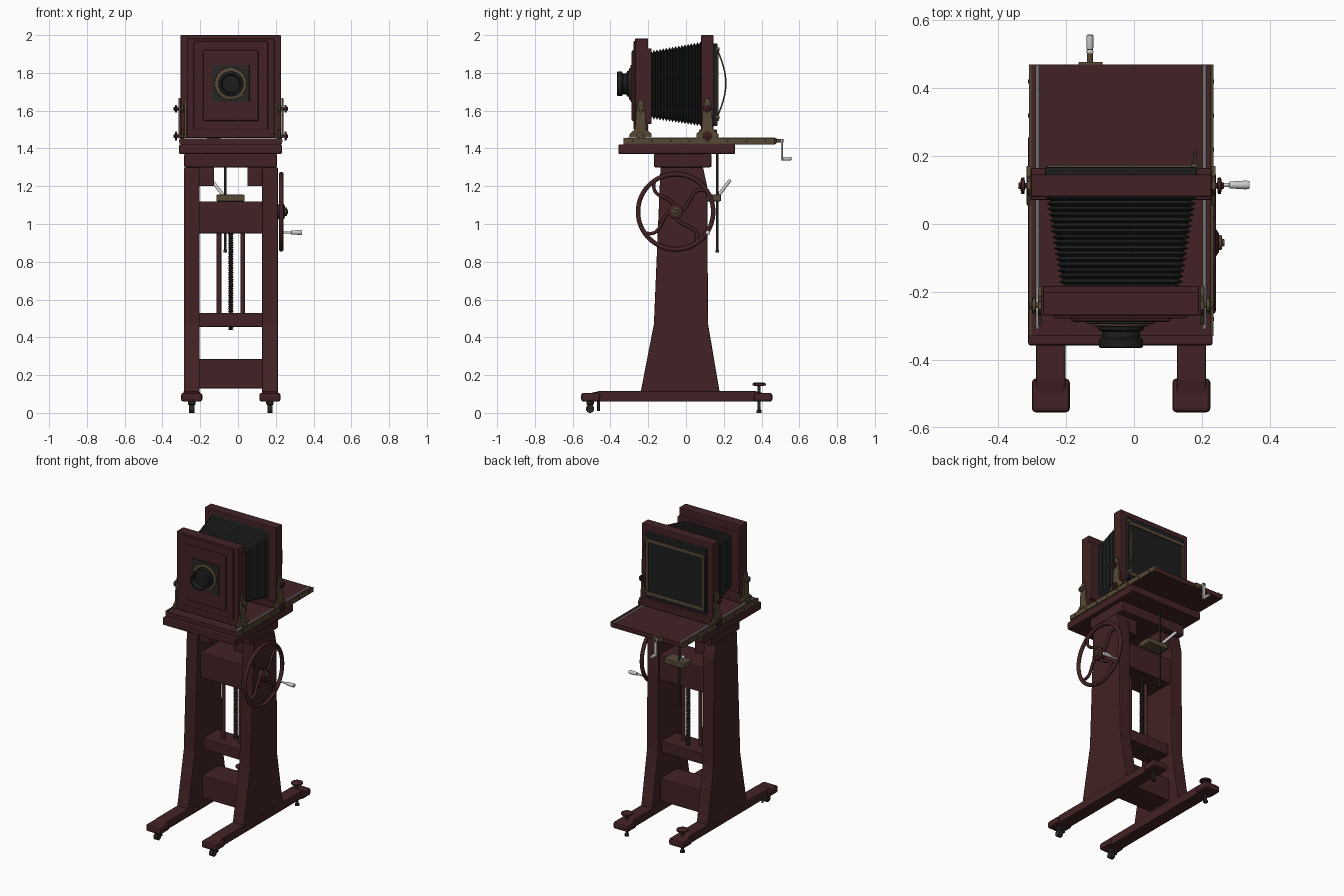
import bpy, bmesh, math
from mathutils import Vector

if "Cube" in bpy.data.objects:
    bpy.data.objects.remove(bpy.data.objects["Cube"])

CX = -0.038  # centre line of the stand


def material(name, r, g, b):
    m = bpy.data.materials.new(name)
    m.use_nodes = True
    m.diffuse_color = (r, g, b, 1)
    m.node_tree.nodes["Principled BSDF"].inputs["Base Color"].default_value = (r, g, b, 1)
    return m


WOOD = material("mahogany", 0.055, 0.016, 0.018)
BRASS = material("aged brass", 0.095, 0.066, 0.036)
BLACK = material("black leather", 0.012, 0.013, 0.013)
IRON = material("dark iron", 0.022, 0.02, 0.018)
STEEL = material("polished steel", 0.6, 0.6, 0.6)


def finish(name, bm, mat, bevel=0.0, smooth=False):
    bmesh.ops.recalc_face_normals(bm, faces=bm.faces)
    mesh = bpy.data.meshes.new(name)
    bm.to_mesh(mesh)
    bm.free()
    ob = bpy.data.objects.new(name, mesh)
    bpy.context.collection.objects.link(ob)
    mesh.materials.append(mat)
    if bevel:
        mod = ob.modifiers.new("soft_edges", "BEVEL")
        mod.width, mod.segments = bevel, 2
    if smooth:
        bpy.ops.object.select_all(action="DESELECT")
        ob.select_set(True)
        bpy.context.view_layer.objects.active = ob
        bpy.ops.object.shade_smooth_by_angle(angle=math.radians(35))
    return ob


def box(name, x, y, z, mat=WOOD, bevel=0.005):
    bm = bmesh.new()
    bmesh.ops.create_cube(bm, size=1)
    for v in bm.verts:
        v.co = [(a + b) / 2 + c * (b - a) for (a, b), c in zip((x, y, z), v.co)]
    return finish(name, bm, mat, bevel)


def prism(name, profile, x0, x1, mat=WOOD, bevel=0.005):
    """Side outline (y, z) pulled along x."""
    bm = bmesh.new()
    face = bm.faces.new([bm.verts.new((x0, y, z)) for y, z in profile])
    out = bmesh.ops.extrude_face_region(bm, geom=[face])["geom"]
    for v in out:
        if isinstance(v, bmesh.types.BMVert):
            v.co.x = x1
    return finish(name, bm, mat, bevel)


def lathe(name, origin, axis, profile, mat, sides=32):
    """Turned part: (distance, radius) pairs along an axis."""
    turn = Vector((0, 0, 1)).rotation_difference(Vector(axis).normalized())
    bm = bmesh.new()
    rings = []
    for d, r in profile:
        angles = [2 * math.pi * i / sides for i in range(sides)]
        rings.append([bm.verts.new(Vector(origin) + turn @ Vector((r * math.cos(a), r * math.sin(a), d)))
                      for a in angles])
    for a, b in zip(rings, rings[1:]):
        for i in range(sides):
            j = (i + 1) % sides
            bm.faces.new((a[i], a[j], b[j], b[i]))
    bm.faces.new(rings[0])
    bm.faces.new(rings[-1])
    return finish(name, bm, mat, smooth=True)


def rod(name, a, b, r, mat, sides=16):
    a, b = Vector(a), Vector(b)
    return lathe(name, a, b - a, [(0, r), ((b - a).length, r)], mat, sides)


def tube(name, points, r, mat, closed=False):
    cu = bpy.data.curves.new(name, "CURVE")
    cu.dimensions, cu.bevel_depth, cu.bevel_resolution = "3D", r, 3
    cu.use_fill_caps = True
    sp = cu.splines.new("POLY")
    sp.points.add(len(points) - 1)
    for p, q in zip(sp.points, points):
        p.co = (*q, 1)
    sp.use_cyclic_u = closed
    sp.use_smooth = True
    cu.materials.append(mat)
    ob = bpy.data.objects.new(name, cu)
    bpy.context.collection.objects.link(ob)
    return ob


# Stand: two sides, each a foot rail, tapered upright and floor fittings
UPRIGHT = [(-0.24, 0.11), (0.178, 0.11), (0.117, 0.47), (0.112, 1.2), (0.09, 1.3), (-0.135, 1.3), (-0.17, 0.47)]
RAIL = [(-0.55, 0.06), (0.45, 0.06), (0.45, 0.095), (0.37, 0.115), (-0.46, 0.115), (-0.55, 0.095)]
for side, s in (("left", 1), ("right", -1)):
    c = CX + s * 0.207
    prism(side + "_foot_rail", RAIL, c - 0.043, c + 0.043)
    prism(side + "_upright", UPRIGHT, c - 0.042, c + 0.042)
    box(side + "_front_pad", (c - 0.056, c + 0.056), (-0.555, -0.455), (0.06, 0.106), bevel=0.012)
    box(side + "_back_pad", (c - 0.056, c + 0.056), (0.36, 0.457), (0.06, 0.106), bevel=0.012)
    inner = sorted((CX + s * 0.17, CX + s * 0.088))
    box(side + "_top_bracket", inner, (-0.12, 0.09), (1.2, 1.3))
    lathe(side + "_caster_stem", (c, -0.508, 0.035), (0, 0, 1), [(0, 0.01), (0.012, 0.02), (0.027, 0.02)], IRON)
    rod(side + "_caster_wheel", (c - 0.014, -0.508, 0.022), (c + 0.014, -0.508, 0.022), 0.022, IRON, 24)
    rod(side + "_stop_peg", (c, -0.463, 0.01), (c, -0.463, 0.07), 0.007, IRON)
    lathe(side + "_levelling_screw", (c, 0.387, 0), (0, 0, 1),
          [(0, 0.014), (0.012, 0.014), (0.018, 0.008), (0.145, 0.008)], IRON)
    lathe(side + "_levelling_knob", (c, 0.387, 0.142), (0, 0, 1),
          [(0, 0.02), (0.004, 0.036), (0.013, 0.036), (0.018, 0.026)], WOOD)

# Cross members and lift mechanism
span = (CX - 0.17, CX + 0.17)
box("lower_crossbar", span, (-0.09, 0.09), (0.13, 0.285))
box("middle_crossbar", span, (-0.08, 0.08), (0.455, 0.53))
box("lift_block", span, (-0.11, 0.1), (0.95, 1.12))
for n, dx in (("left", 0.063), ("right", -0.063)):
    rod(n + "_guide_rod", (CX + dx, -0.01, 0.5), (CX + dx, -0.01, 0.97), 0.013, WOOD)
thread = [(0.0, 0.009)]
for i in range(44):
    thread += [(i * 0.012 + 0.003, 0.015), (i * 0.012 + 0.009, 0.009)]
lathe("lift_screw", (CX, 0.03, 0.44), (0, 0, 1), thread, IRON, 16)
box("clamp_plate", (CX - 0.077, CX + 0.073), (0.095, 0.185), (1.12, 1.155), BRASS)
rod("clamp_lever", (-0.075, 0.17, 1.15), (-0.14, 0.232, 1.23), 0.009, STEEL)
rod("height_rod", (-0.068, 0.165, 0.85), (-0.068, 0.165, 1.38), 0.006, IRON)
rod("height_rod_tip", (-0.068, 0.165, 0.848), (-0.068, 0.165, 0.862), 0.01, IRON)

# Hand wheel with curved spokes
WY, WZ, WX = -0.055, 1.065, 0.229


def on_wheel(r, a):
    return (WX, WY + r * math.cos(a), WZ + r * math.sin(a))


tube("wheel_rim", [on_wheel(0.199, 2 * math.pi * i / 64) for i in range(64)], 0.0125, WOOD, True)
for k in range(4):
    arm = [on_wheel(0.02 + 0.18 * t / 16, k * math.pi / 2 + 0.05 + 0.75 * math.sin(t / 16 * math.pi / 2 * 1.5))
           for t in range(17)]
    tube("wheel_spoke_%d" % (k + 1), arm, 0.0095, WOOD)
lathe("wheel_hub", (0.2, WY, WZ), (1, 0, 0), [(0, 0.03), (0.015, 0.04), (0.042, 0.04), (0.05, 0.028)], WOOD)
lathe("wheel_hub_cap", (0.248, WY, WZ), (1, 0, 0), [(0, 0.022), (0.01, 0.022), (0.012, 0.012), (0.018, 0.01)], BRASS)
lathe("wheel_handle", (0.23, 0.115, 0.955), (1, 0, 0),
      [(0, 0.006), (0.05, 0.006), (0.052, 0.01), (0.1, 0.013), (0.11, 0.011)], STEEL)

# Platform and sliding bed
box("platform_base", (-0.285, 0.207), (-0.17, 0.135), (1.3, 1.372), bevel=0.008)
box("platform_table", (-0.312, 0.232), (-0.358, 0.26), (1.37, 1.422), bevel=0.008)
box("bed_board", (-0.305, 0.227), (-0.33, 0.47), (1.42, 1.452), bevel=0.002)
for side, s in (("left", 1), ("right", -1)):
    edge = sorted((CX + s * 0.264, CX + s * 0.272))
    box(side + "_bed_edge", edge, (-0.33, 0.47), (1.424, 1.456), BRASS, 0.001)
    for i in range(8):
        y = -0.28 + i * 0.1
        rod(side + "_edge_screw_%d" % (i + 1), (CX + s * 0.27, y, 1.44), (CX + s * 0.274, y, 1.44), 0.006, IRON, 10)
    rod(side + "_track", (CX + s * 0.246, -0.31, 1.454), (CX + s * 0.246, 0.468, 1.454), 0.005, STEEL, 10)
    # Standard brackets with clamp knobs
    for where, y, dx, h in (("front", -0.24, 0.234, 0.2), ("rear", 0.113, 0.267, 0.21)):
        shape = [(0.058, 0), (0.058, 0.022), (0.03, 0.045), (0.024, h * 0.7), (0.012, h)]
        outline = [(y + a, 1.456 + b) for a, b in shape] + [(y - a, 1.456 + b) for a, b in reversed(shape)]
        a, b = sorted((CX + s * dx, CX + s * (dx + 0.011)))
        prism("%s_%s_bracket" % (side, where), outline, a, b, BRASS, 0.002)
        for lvl, z, r in (("upper", 1.61, 0.02), ("lower", 1.465, 0.024)):
            lathe("%s_%s_%s_knob" % (side, where, lvl), (CX + s * dx, y, z), (s, 0, 0),
                  [(0, 0.008), (0.016, 0.008), (0.018, r), (0.027, r), (0.03, 0.01), (0.036, 0.009)],
                  WOOD if where == "rear" else BRASS, 20)

# Focus crank behind the bed
box("crank_plate", (-0.163, -0.093), (0.468, 0.478), (1.424, 1.456), BRASS, 0.002)
rod("crank_shaft", (-0.13, 0.46, 1.44), (-0.13, 0.515, 1.44), 0.009, BRASS)
box("crank_arm", (-0.14, -0.12), (0.502, 0.513), (1.335, 1.45), STEEL, 0.003)
lathe("crank_handle", (-0.13, 0.51, 1.346), (0, 1, 0), [(0, 0.007), (0.008, 0.01), (0.045, 0.01), (0.048, 0.007)], STEEL)

# Front standard and lens
box("front_standard", (-0.268, 0.192), (-0.27, -0.2), (1.456, 1.982))
box("front_standard_cap", (-0.268, 0.192), (-0.21, -0.182), (1.53, 1.93))
box("front_frame", (-0.235, 0.158), (-0.278, -0.26), (1.5, 1.968))
box("front_panel", (-0.185, 0.109), (-0.288, -0.26), (1.545, 1.92), bevel=0.008)
box("lens_board", (-0.138, 0.06), (-0.294, -0.27), (1.645, 1.842), IRON, 0.002)
lathe("lens_flange", (CX, -0.29, 1.742), (0, -1, 0), [(0, 0.086), (0.01, 0.084), (0.014, 0.07)], BRASS, 48)
lathe("lens_barrel", (CX, -0.298, 1.742), (0, -1, 0),
      [(0, 0.068), (0.014, 0.068), (0.018, 0.056), (0.036, 0.056), (0.042, 0.065), (0.064, 0.065),
       (0.067, 0.06), (0.067, 0.052), (0.04, 0.045)], BLACK, 48)

# Pleated bellows
bm = bmesh.new()
rings, folds = [], 17
for i in range(2 * folds + 1):
    t = i / (2 * folds)
    dip = 0.0 if i % 2 else 0.014
    w, h, ch = 0.178 + 0.046 * t - dip, 0.18 + 0.046 * t - dip, 0.02
    corners = [(w, h - ch), (w - ch, h), (ch - w, h), (-w, h - ch), (-w, ch - h), (ch - w, -h), (w - ch, -h), (w, ch - h)]
    rings.append([bm.verts.new((CX + x, -0.195 + 0.28 * t, 1.737 + 0.004 * t + z)) for x, z in corners])
for a, b in zip(rings, rings[1:]):
    for i in range(8):
        j = (i + 1) % 8
        bm.faces.new((a[i], a[j], b[j], b[i]))
finish("bellows", bm, BLACK)

# Rear standard and plate holder
box("rear_standard", (-0.304, 0.228), (0.08, 0.146), (1.456, 2.0))
box("rear_foot", (-0.304, 0.228), (0.07, 0.165), (1.456, 1.5))
box("plate_holder", (-0.262, 0.186), (0.14, 0.168), (1.52, 1.955), BLACK)
for n, z in (("top", 1.9), ("bottom", 1.545)):
    box(n + "_holder_strip", (-0.255, 0.179), (0.165, 0.174), (z, z + 0.02), BRASS, 0.001)
for n, x in (("left", 0.162), ("right", -0.255)):
    box(n + "_holder_strip", (x, x + 0.016), (0.165, 0.172), (1.545, 1.92), BRASS, 0.001)
arc = [(0.18, 0.165 + 0.046 * math.sin(math.pi * i / 16), 1.565 + 0.36 * i / 16) for i in range(17)]
tube("holder_spring", arc, 0.004, BRASS)
for n, z in (("top", 1.925), ("bottom", 1.565)):
    rod(n + "_spring_screw", (0.18, 0.16, z), (0.18, 0.178, z), 0.01, BRASS)
